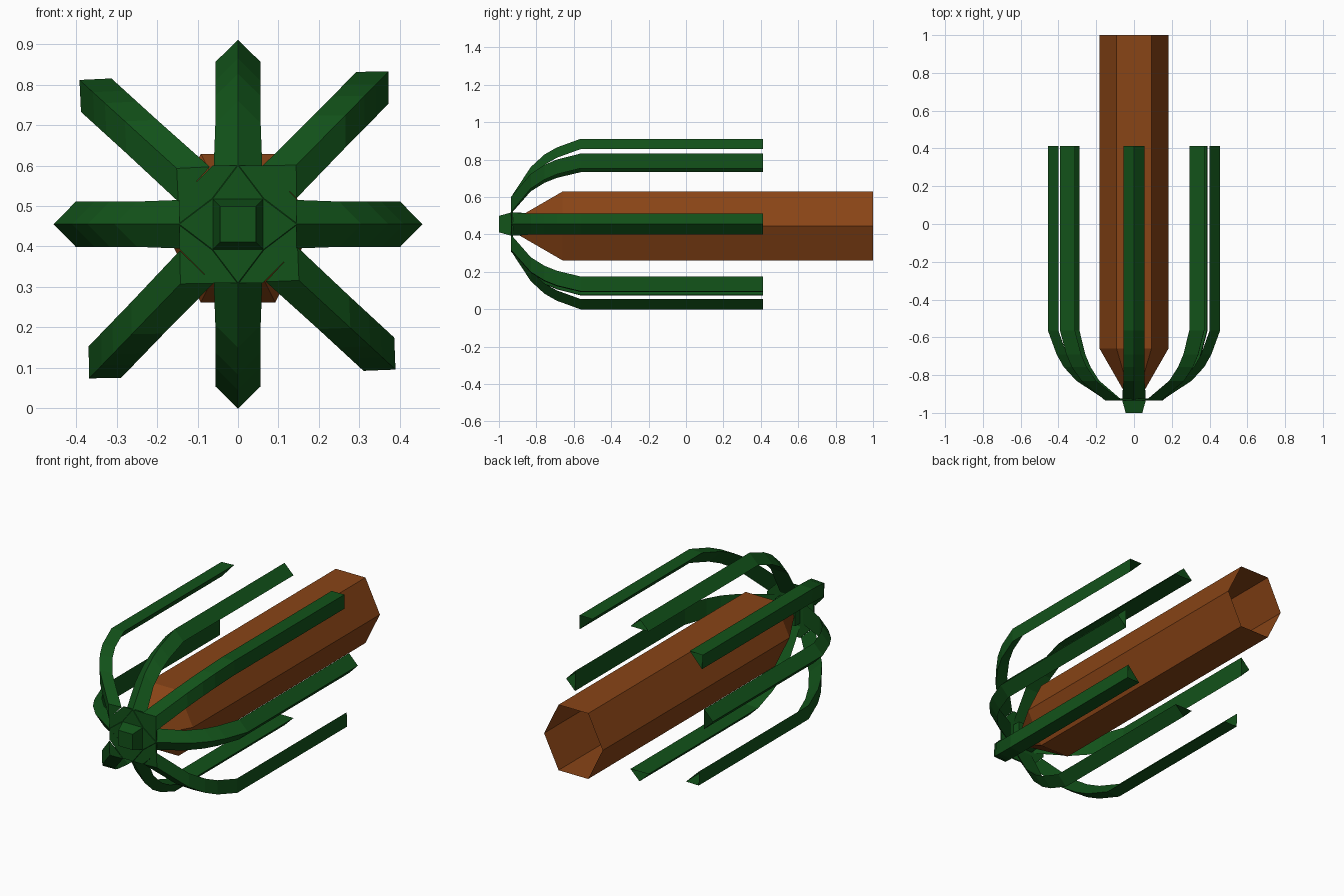
import bpy
from math import cos, sin, radians

if "Cube" in bpy.data.objects:
    bpy.data.objects.remove(bpy.data.objects["Cube"])

CZ = 0.455  # height of the arm hub


def material(name, rgb):
    m = bpy.data.materials.new(name)
    m.diffuse_color = (*rgb, 1)
    m.use_nodes = True
    m.node_tree.nodes["Principled BSDF"].inputs["Base Color"].default_value = m.diffuse_color
    return m


GREEN = material("green", (0.006, 0.085, 0.01))
BROWN = material("brown", (0.25, 0.058, 0.008))


def loft(name, sections, mat, cap_start=False, cap_end=False):
    """Join equal-sized rings of points with flat quads."""
    n = len(sections[0])
    verts = [p for s in sections for p in s]
    faces = []
    for i in range(len(sections) - 1):
        for j in range(n):
            k = (j + 1) % n
            faces.append((i * n + j, i * n + k, (i + 1) * n + k, (i + 1) * n + j))
    if cap_start:
        faces.append(tuple(reversed(range(n))))
    if cap_end:
        faces.append(tuple(range(len(verts) - n, len(verts))))
    me = bpy.data.meshes.new(name)
    me.from_pydata(verts, [], faces)
    me.materials.append(mat)
    ob = bpy.data.objects.new(name, me)
    bpy.context.collection.objects.link(ob)
    return ob


# Hexagonal trunk, open at the back, tapering to a point inside the hub
def hexagon(y, s):
    pts = [(0.182, 0), (0.092, 0.184), (-0.092, 0.184),
           (-0.182, 0), (-0.092, -0.184), (0.092, -0.184)]
    return [(x * s, y, 0.445 + z * s) for x, z in pts]


loft("trunk", [hexagon(-0.975, 0.01), hexagon(-0.66, 1), hexagon(1.0, 1)],
     BROWN, cap_start=True)


# Tapered square hub at the front
def square(y, s):
    return [(x * s, y, CZ + z * s) for x, z in [(1, -1), (1, 1), (-1, 1), (-1, -1)]]


loft("hub", [square(-1.0, 0.044), square(-0.935, 0.062), square(-0.88, 0.062)],
     GREEN, True, True)

# Triangular arms: (y, ridge radius, ridge height, half width) along the path
STRAIGHT = [(-0.935, 0.145, 0.083, 0.063), (-0.83, 0.305, 0.055, 0.056),
            (-0.757, 0.372, 0.055, 0.056), (-0.69, 0.41, 0.055, 0.056),
            (-0.563, 0.456, 0.055, 0.056), (0.413, 0.456, 0.055, 0.056)]
DIAGONAL = [(-0.935, 0.205, 0.058, 0.058), (-0.83, 0.378, 0.056, 0.056),
            (-0.757, 0.445, 0.056, 0.056), (-0.69, 0.485, 0.056, 0.056),
            (-0.563, 0.53, 0.056, 0.056), (0.413, 0.53, 0.056, 0.056)]


def arm(name, angle, path):
    c, s = cos(radians(angle)), sin(radians(angle))

    def at(y, r, t):
        return (r * c - t * s, y, CZ + r * s + t * c)

    rings = [[at(y, r, 0), at(y, r - h, w), at(y, r - h, -w)] for y, r, h, w in path]
    return loft(name, rings, GREEN, cap_start=True)


for side, ang in [("right", 0), ("top", 90), ("left", 180), ("bottom", 270)]:
    arm(side + "_arm", ang, STRAIGHT)
for side, ang in [("upper_right", 45.4), ("upper_left", 137.7),
                  ("lower_left", 226), ("lower_right", 317.3)]:
    arm(side + "_arm", ang, DIAGONAL)

# Flat web filling the corners between neighbouring arms at the hub
web = []
for i in range(4):
    a = radians(90 * i)
    for u, v in [(0.145, -0.062), (0.145, 0.062)]:
        web.append((u * cos(a) - v * sin(a), -0.933, CZ + u * sin(a) + v * cos(a)))
loft("hub_web", [web, [(x, -0.925, z) for x, y, z in web]], GREEN, True, True)
